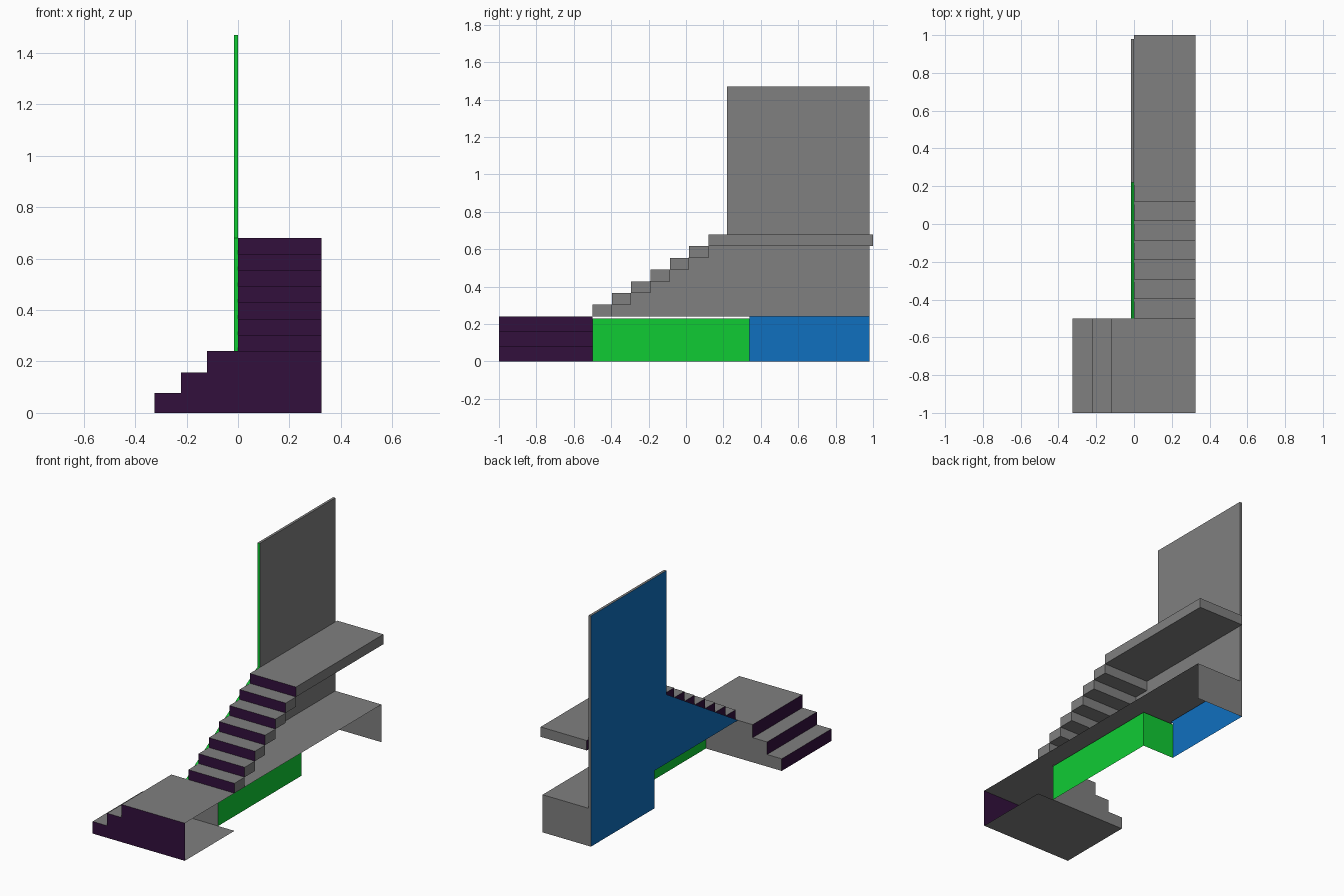
import bpy, bmesh

if "Cube" in bpy.data.objects:
    bpy.data.objects.remove(bpy.data.objects["Cube"])


def material(name, rgb):
    m = bpy.data.materials.new(name)
    m.diffuse_color = (*rgb, 1)
    m.use_nodes = True
    m.node_tree.nodes["Principled BSDF"].inputs["Base Color"].default_value = m.diffuse_color
    return m


GREY = material("stone_grey", (0.215, 0.215, 0.215))
PURPLE = material("riser_purple", (0.032, 0.005, 0.046))
GREEN = material("panel_green", (0.005, 0.6, 0.034))
BLUE = material("wall_blue", (0.005, 0.16, 0.52))


def build(name, faces):
    """Make one object from (points, material) faces."""
    bm = bmesh.new()
    mesh = bpy.data.meshes.new(name)
    mats = []
    for pts, mat in faces:
        f = bm.faces.new([bm.verts.new(p) for p in pts])
        if mat not in mats:
            mats.append(mat)
            mesh.materials.append(mat)
        f.material_index = mats.index(mat)
    bmesh.ops.remove_doubles(bm, verts=bm.verts, dist=1e-5)
    bm.to_mesh(mesh)
    bm.free()
    ob = bpy.data.objects.new(name, mesh)
    bpy.context.collection.objects.link(ob)


def at_x(x, yz):
    return [(x, y, z) for y, z in yz]


def at_y(y, xz):
    return [(x, y, z) for x, z in xz]


def at_z(z, xy):
    return [(x, y, z) for x, y in xy]


def rect(a0, a1, b0, b1):
    return [(a0, b0), (a1, b0), (a1, b1), (a0, b1)]


R, L, LAND = 0.325, -0.325, 0.24        # right side, left side, lower landing height
T, INNER = -0.016, 0.21                 # wall outer face, recessed panel
Y0, Y1, YB = -1.0, -0.5, 0.98           # front, back of landing, back of wall


def tread(name, y0, y1, z0, z1):
    """Solid step with a purple riser and purple wall side."""
    build(name, [
        (at_y(y0, rect(0, R, z0, z1)), PURPLE),
        (at_y(y1, rect(0, R, z0, z1)[::-1]), GREY),
        (at_x(R, rect(y0, y1, z0, z1)), GREY),
        (at_x(0, rect(y0, y1, z0, z1)[::-1]), PURPLE),
        (at_z(z1, rect(0, R, y0, y1)), GREY),
        (at_z(z0, rect(0, R, y0, y1)[::-1]), GREY)])


# Entry steps and lower landing, open on the right
xs = [L, -0.222, -0.12, R]
zs = [0, 0.077, 0.157, LAND]


def stepped(right):
    pts = [(right, 0), (right, LAND)]
    for i in (2, 1, 0):
        pts += [(xs[i], zs[i + 1]), (xs[i], zs[i])]
    return pts


faces = [(at_y(Y0, stepped(R)[::-1]), PURPLE),
         (at_y(Y1, stepped(INNER)), GREY),
         (at_z(0, rect(L, R, Y0, Y1)[::-1]), GREY)]
for i in range(3):
    faces.append((at_x(xs[i], rect(Y0, Y1, zs[i], zs[i + 1])[::-1]), PURPLE))
    faces.append((at_z(zs[i + 1], rect(xs[i], xs[i + 1], Y0, Y1)), GREY))
build("entry_steps", faces)

# Shelf under the flight and its back panel
build("lower_shelf", [(at_z(LAND, rect(0, R, Y1, YB)), GREY),
                      (at_y(YB, rect(T, R, 0, LAND)[::-1]), GREY)])

# Main flight and upper landing
run, rise = 0.1033, 0.0628
for i in range(6):
    tread(f"stair_step_{i + 1}", Y1 + i * run, Y1 + (i + 1) * run,
          LAND + i * rise, LAND + (i + 1) * rise)
tread("upper_landing", Y1 + 6 * run, 1.0, LAND + 6 * rise, LAND + 7 * rise)

# Tall side wall: blue outside, grey inside, green front edges
top, yw, zw, yc = 1.47, 0.22, LAND + 7 * rise, 0.34
outer = [(YB, 0), (YB, top), (yw, top), (yw, zw), (Y1, LAND), (yc, LAND), (yc, 0)]
inner = [(YB, LAND), (YB, top), (yw, top), (yw, zw), (Y1, LAND)]


def edge(a, b):
    return [(T, *a), (0, *a), (0, *b), (T, *b)]


build("side_wall", [
    (at_x(T, outer), BLUE),
    (at_x(0, inner[::-1]), GREY),
    (edge((yw, zw), (yw, top)), GREEN),
    (edge((Y1, LAND), (yw, zw)), GREEN),
    (edge((yw, top), (YB, top)), GREY),
    (edge((YB, top), (YB, LAND)), GREY),
    (edge((yc, LAND), (Y1, LAND)), GREY)])

# Recessed green panel under the flight
build("recessed_panel", [
    (at_x(INNER, rect(Y1, yc, 0, 0.23)), GREEN),
    (at_y(yc, rect(T, INNER, 0, 0.23)[::-1]), GREEN)])
